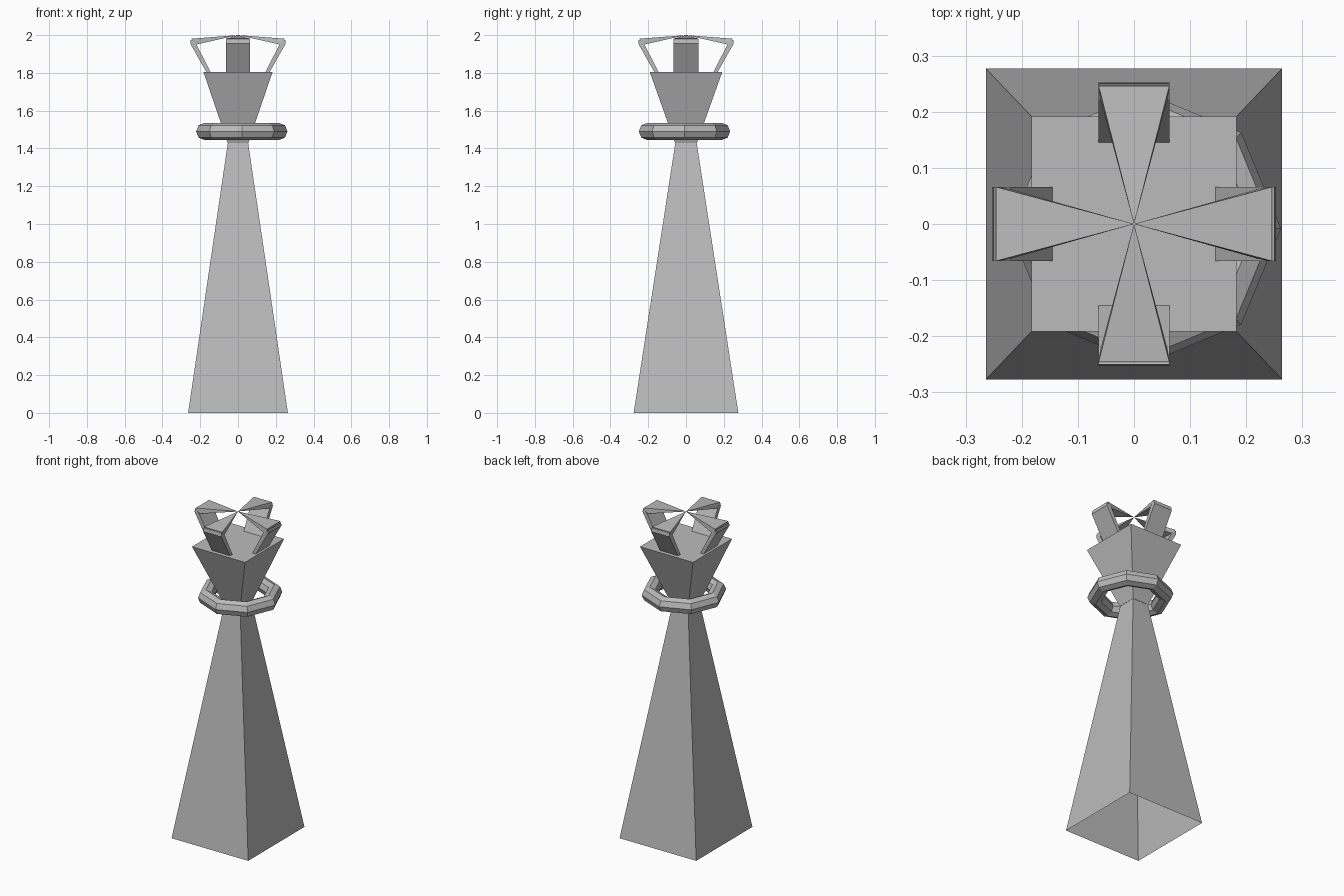
import bpy, bmesh
from math import cos, sin, pi, radians
from mathutils import Matrix

cube = bpy.data.objects.get("Cube")
if cube:
    bpy.data.objects.remove(cube, do_unlink=True)

GREY = (0.5, 0.5, 0.5, 1.0)
stone = bpy.data.materials.new("plain grey")
stone.use_nodes = True
stone.diffuse_color = GREY
stone.node_tree.nodes["Principled BSDF"].inputs["Base Color"].default_value = GREY


def finish(name, bm):
    """Turn a bmesh into a flat-shaded object."""
    bmesh.ops.recalc_face_normals(bm, faces=bm.faces)
    mesh = bpy.data.meshes.new(name)
    bm.to_mesh(mesh)
    bm.free()
    mesh.materials.append(stone)
    obj = bpy.data.objects.new(name, mesh)
    bpy.context.collection.objects.link(obj)
    return obj


def rectangle(bm, half_x, half_y, z):
    return [bm.verts.new((sx * half_x, sy * half_y, z))
            for sx, sy in ((-1, -1), (1, -1), (1, 1), (-1, 1))]


def bridge(bm, a, b):
    """Join two equal loops of vertices with quads."""
    n = len(a)
    for i in range(n):
        bm.faces.new((a[i], a[(i + 1) % n], b[(i + 1) % n], b[i]))


# Tall four-sided body, open underneath
bm = bmesh.new()
base = rectangle(bm, 0.264, 0.277, 0)
tip = bm.verts.new((0, 0, 1.795))
for i in range(4):
    bm.faces.new((base[i], base[(i + 1) % 4], tip))
finish("body", bm)

# Flared head with a flat top
bm = bmesh.new()
low = rectangle(bm, 0.055, 0.058, 1.43)
high = rectangle(bm, 0.183, 0.192, 1.805)
bridge(bm, low, high)
bm.faces.new(high)
bm.faces.new(low)
finish("head", bm)

# Eight-sided collar, slightly off centre
bm = bmesh.new()
SIDES, MAJOR, MINOR = 8, 0.196, 0.046
rings = []
for i in range(SIDES):
    a = 2 * pi * i / SIDES
    ring = []
    for j in range(SIDES):
        b = 2 * pi * j / SIDES
        r = MAJOR + MINOR * cos(b)
        ring.append(bm.verts.new((0.02 + r * cos(a), -0.008 + r * sin(a),
                                  1.49 + MINOR * sin(b))))
    rings.append(ring)
for i in range(SIDES):
    bridge(bm, rings[i], rings[(i + 1) % SIDES])
finish("collar", bm)

# Four crown posts leaning outward, each with a wedge running to the centre
POST = [(0.143, 1.80), (0.165, 1.80), (0.253, 1.955), (0.25, 1.975), (0.222, 1.955)]
for k, side in enumerate(("left", "back", "right", "front")):
    turn = Matrix.Rotation(radians(90 * k), 4, "Z")
    half = 0.066 if k % 2 == 0 else 0.063

    bm = bmesh.new()
    edges = [[bm.verts.new((x, s * half, z)) for x, z in POST] for s in (-1, 1)]
    bridge(bm, *edges)
    for loop in edges:
        bm.faces.new(loop)
    bm.transform(turn)
    finish(side + "_crown_post", bm)

    bm = bmesh.new()
    end = [bm.verts.new(p) for p in ((0.246, -half, 1.981), (0.246, half, 1.981),
                                     (0.235, half, 1.947), (0.235, -half, 1.947))]
    centre = bm.verts.new((0, 0, 2))
    for i in range(4):
        bm.faces.new((end[i], end[(i + 1) % 4], centre))
    bm.faces.new(end)
    bm.transform(turn)
    finish(side + "_crown_wedge", bm)
